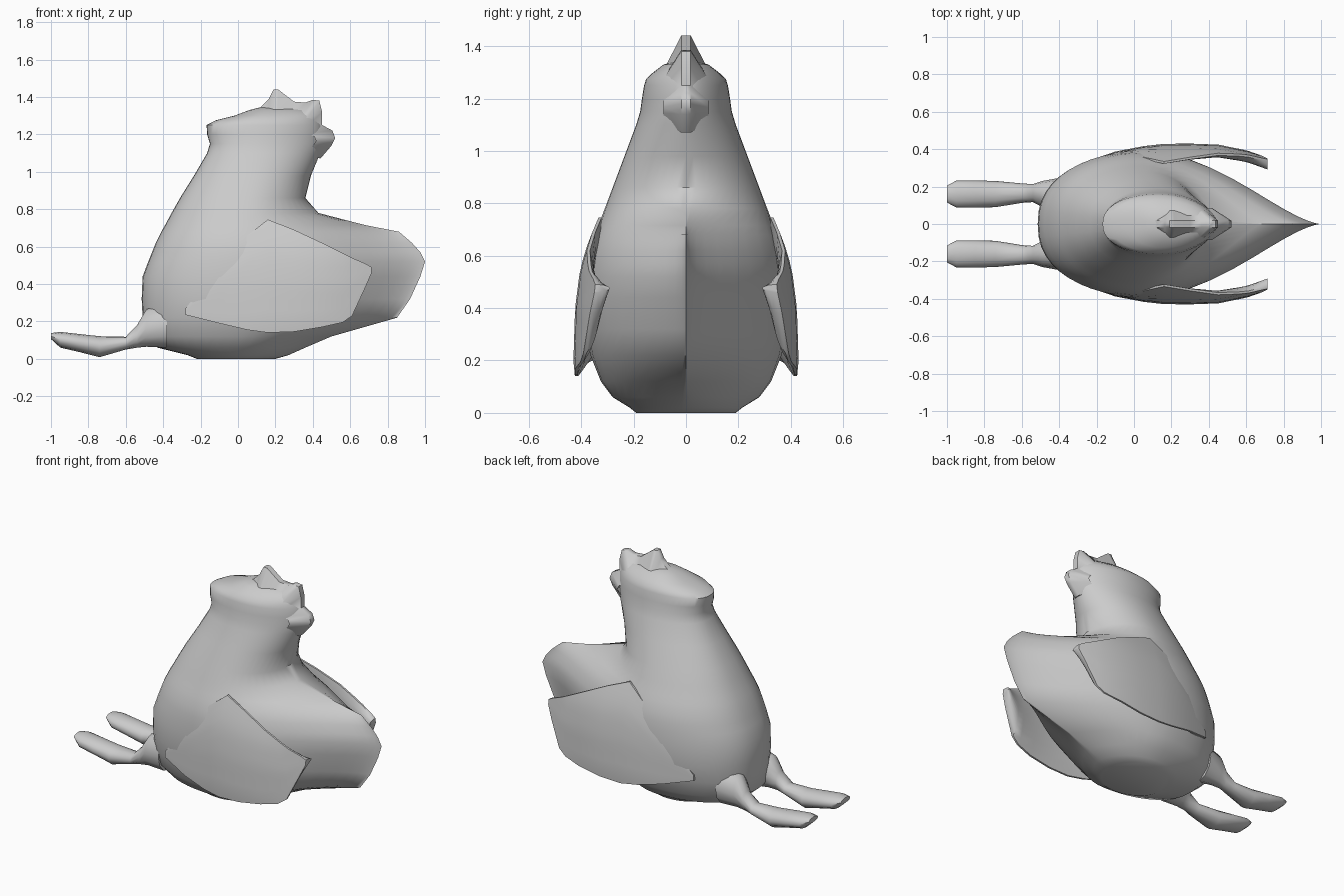
import bpy, bmesh
from math import sin, cos, pi, radians


def interp(table, v):
    """Piecewise linear lookup in (key, value) pairs."""
    for (a, fa), (b, fb) in zip(table, table[1:]):
        if v <= b:
            return fa + (fb - fa) * max(0, (v - a) / (b - a))
    return table[-1][1]


def loft(name, rings, angle=40):
    """Skin closed rings of equal size and cap both ends."""
    bm = bmesh.new()
    vs = [[bm.verts.new(p) for p in r] for r in rings]
    n = len(rings[0])
    for r0, r1 in zip(vs, vs[1:]):
        for i in range(n):
            j = (i + 1) % n
            bm.faces.new((r0[i], r0[j], r1[j], r1[i]))
    bm.faces.new(vs[0])
    bm.faces.new(vs[-1])
    bmesh.ops.recalc_face_normals(bm, faces=bm.faces)
    me = bpy.data.meshes.new(name)
    bm.to_mesh(me)
    bm.free()
    ob = bpy.data.objects.new(name, me)
    bpy.context.collection.objects.link(ob)
    bpy.ops.object.select_all(action='DESELECT')
    ob.select_set(True)
    bpy.context.view_layer.objects.active = ob
    bpy.ops.object.shade_smooth_by_angle(angle=radians(angle))
    return ob


# Body, tail, neck and head: z, back x, front x, half width, x of widest, front taper
sections = [
    (0.00, -.22, .20, .19, .00, 1.1), (0.02, -.27, .27, .215, .00, 1.2),
    (0.06, -.43, .36, .28, .00, 1.5), (0.12, -.50, .50, .325, .02, 2.1),
    (0.22, -.51, .85, .365, .03, 3.0), (0.32, -.515, .92, .385, .04, 3.2),
    (0.44, -.51, .975, .39, .05, 3.2), (0.52, -.48, 1.0, .385, .05, 3.2),
    (0.57, -.46, .975, .38, .05, 3.2), (0.62, -.44, .93, .37, .05, 3.2),
    (0.68, -.41, .86, .35, .05, 3.2), (0.715, -.39, .68, .335, .05, 2.6),
    (0.78, -.355, .43, .31, .05, 1.4), (0.86, -.31, .36, .28, .06, 1.0),
    (0.98, -.235, .39, .235, .09, 1.05), (1.10, -.165, .44, .19, .12, 1.2),
    (1.15, -.15, .455, .175, .12, 1.3), (1.20, -.165, .455, .168, .13, 1.3),
    (1.25, -.168, .45, .16, .13, 1.3), (1.275, -.12, .44, .152, .13, 1.3),
    (1.30, -.02, .43, .125, .14, 1.2), (1.33, .06, .38, .085, .15, 1.1),
    (1.345, .12, .25, .03, .18, 1.0)]


def body_ring(z, x0, x1, w, xw, taper, n=48):
    ring = []
    for i in range(n):
        a = 2 * pi * i / n
        c, s = cos(a), sin(a)
        reach, p = (x1 - xw, taper) if c > 0 else (xw - x0, .85)
        y = w * abs(s) ** p * (1 if s > 0 else -1)
        ring.append((xw + reach * c, y, z))
    return ring


loft("body", [body_ring(*s) for s in sections], 50)

# Comb and beak: outline ridge thickening toward the head
ridge = [(.03, 1.31), (.12, 1.345), (.165, 1.39), (.19, 1.44), (.215, 1.44),
         (.3, 1.375), (.36, 1.37), (.4, 1.385), (.435, 1.38), (.45, 1.32),
         (.45, 1.25), (.505, 1.22), (.52, 1.18), (.5, 1.14), (.44, 1.07)]
rings = []
for x, z in ridge:
    xi, zi = .2 + (x - .2) * .68, 1.15 + (z - 1.15) * .55
    rings.append([(x, -.018, z), (x, .018, z), (xi, .085, zi), (xi, -.085, zi)])
loft("comb_and_beak", rings, 50)

# Wings: bottom and top edge at each x, curved around the flank
edges = [(-.28, .235, .27), (-.1, .19, .5), (.05, .155, .66), (.16, .14, .745),
         (.3, .145, .69), (.45, .17, .62), (.56, .195, .565), (.61, .23, .54),
         (.68, .38, .51), (.715, .46, .49)]
plan = [(-.3, .32), (-.05, .405), (.2, .433), (.45, .425), (.6, .395), (.72, .36)]
lean = [(.13, .985), (.2, 1), (.4, .985), (.55, .94), (.65, .87), (.75, .775)]
# Legs: x, y, z, half width, half height
stations = [(-1.0, .16, .122, .045, .016), (-.95, .16, .102, .072, .042),
            (-.85, .16, .085, .073, .048), (-.74, .16, .065, .070, .056),
            (-.6, .165, .084, .052, .034), (-.54, .165, .12, .048, .06),
            (-.49, .16, .165, .07, .10), (-.38, .15, .18, .10, .12)]

for side, label in ((-1, "right"), (1, "left")):
    rings = []
    for x, z0, z1 in edges:
        outer, inner = [], []
        for k in range(11):
            v = k / 10
            z = z0 + (z1 - z0) * v
            y = interp(plan, x) * interp(lean, z)
            t = .012 + .045 * sin(pi * v) ** .6
            outer.append((x, side * y, z))
            inner.append((x, side * (y - t), z))
        rings.append(outer + inner[::-1])
    loft("wing_" + label, rings)

    rings = []
    for x, y, z, ry, rz in stations:
        ring = []
        for i in range(12):
            c, s = cos(pi * i / 6), sin(pi * i / 6)
            ring.append((x, side * (y + ry * c), z + rz * s))
        rings.append(ring)
    loft("leg_" + label, rings, 50)
